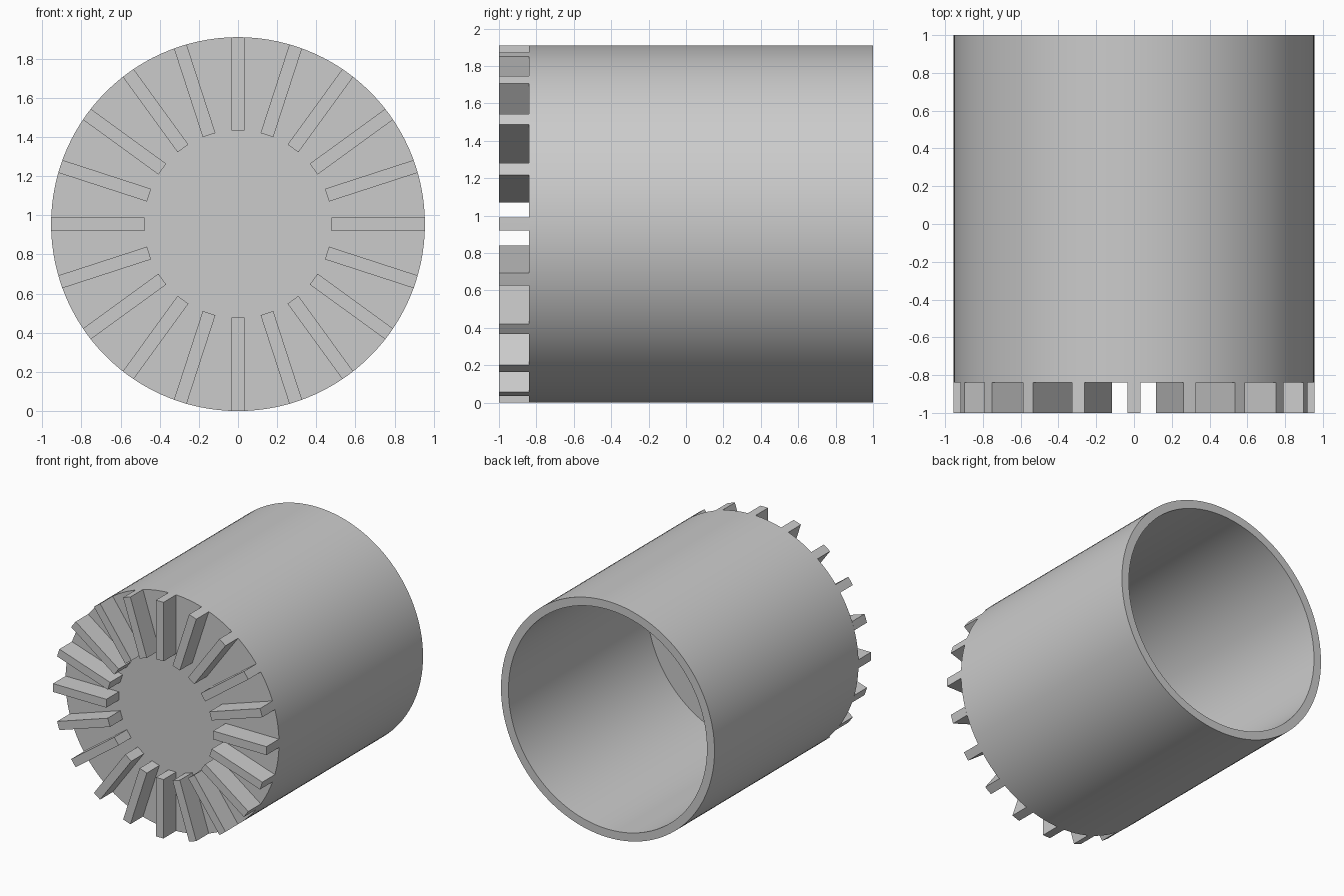
import bpy, bmesh, math
from mathutils import Matrix

default = bpy.data.objects.get("Cube")
if default:
    bpy.data.objects.remove(default, do_unlink=True)

R, WALL = 0.955, 0.067
FACE_Y, FRONT_Y, BACK_Y, FLOOR_Y = -0.84, -1.0, 1.0, -0.773
SEGMENTS, RIBS = 120, 20
RIB_INNER, RIB_HALF = 0.478, 0.034

grey = bpy.data.materials.new("plain grey")
grey.use_nodes = True
colour = (0.6, 0.6, 0.6, 1)
grey.diffuse_color = colour
grey.node_tree.nodes["Principled BSDF"].inputs["Base Color"].default_value = colour


def make_object(name, bm):
    bmesh.ops.recalc_face_normals(bm, faces=bm.faces)
    mesh = bpy.data.meshes.new(name)
    bm.to_mesh(mesh)
    bm.free()
    mesh.materials.append(grey)
    obj = bpy.data.objects.new(name, mesh)
    bpy.context.collection.objects.link(obj)
    bpy.ops.object.select_all(action='DESELECT')
    obj.select_set(True)
    bpy.context.view_layer.objects.active = obj
    bpy.ops.object.shade_smooth_by_angle(angle=math.radians(30))
    return obj


def ring(bm, radius, y):
    steps = [2 * math.pi * i / SEGMENTS for i in range(SEGMENTS)]
    return [bm.verts.new((radius * math.cos(a), y, R + radius * math.sin(a))) for a in steps]


# Hollow cup, closed at the front and open at the back
bm = bmesh.new()
profile = [(R, FACE_Y), (R, BACK_Y), (R - WALL, BACK_Y), (R - WALL, FLOOR_Y)]
rings = [ring(bm, r, y) for r, y in profile]
for a, b in zip(rings, rings[1:]):
    for i in range(SEGMENTS):
        j = (i + 1) % SEGMENTS
        bm.faces.new((a[i], a[j], b[j], b[i]))
bm.faces.new(rings[0])
bm.faces.new(rings[-1])
make_object("cup_body", bm)

# Radial ribs on the front face, rounded to the cup's rim
bm = bmesh.new()
half_angle = math.asin(RIB_HALF / R)
outline = [(-RIB_HALF, RIB_INNER)]
outline += [(R * math.sin(t * half_angle), R * math.cos(t * half_angle)) for t in (-1, 0, 1)]
outline.append((RIB_HALF, RIB_INNER))
for k in range(RIBS):
    turn = Matrix.Translation((0, 0, R)) @ Matrix.Rotation(2 * math.pi * k / RIBS, 4, 'Y')
    verts = [bm.verts.new((x, FACE_Y, z)) for x, z in outline]
    base = bm.faces.new(verts)
    grown = bmesh.ops.extrude_face_region(bm, geom=[base], use_keep_orig=True)
    tips = [g for g in grown["geom"] if isinstance(g, bmesh.types.BMVert)]
    bmesh.ops.translate(bm, verts=tips, vec=(0, FRONT_Y - FACE_Y, 0))
    bmesh.ops.transform(bm, matrix=turn, verts=verts + tips)
make_object("front_ribs", bm)
